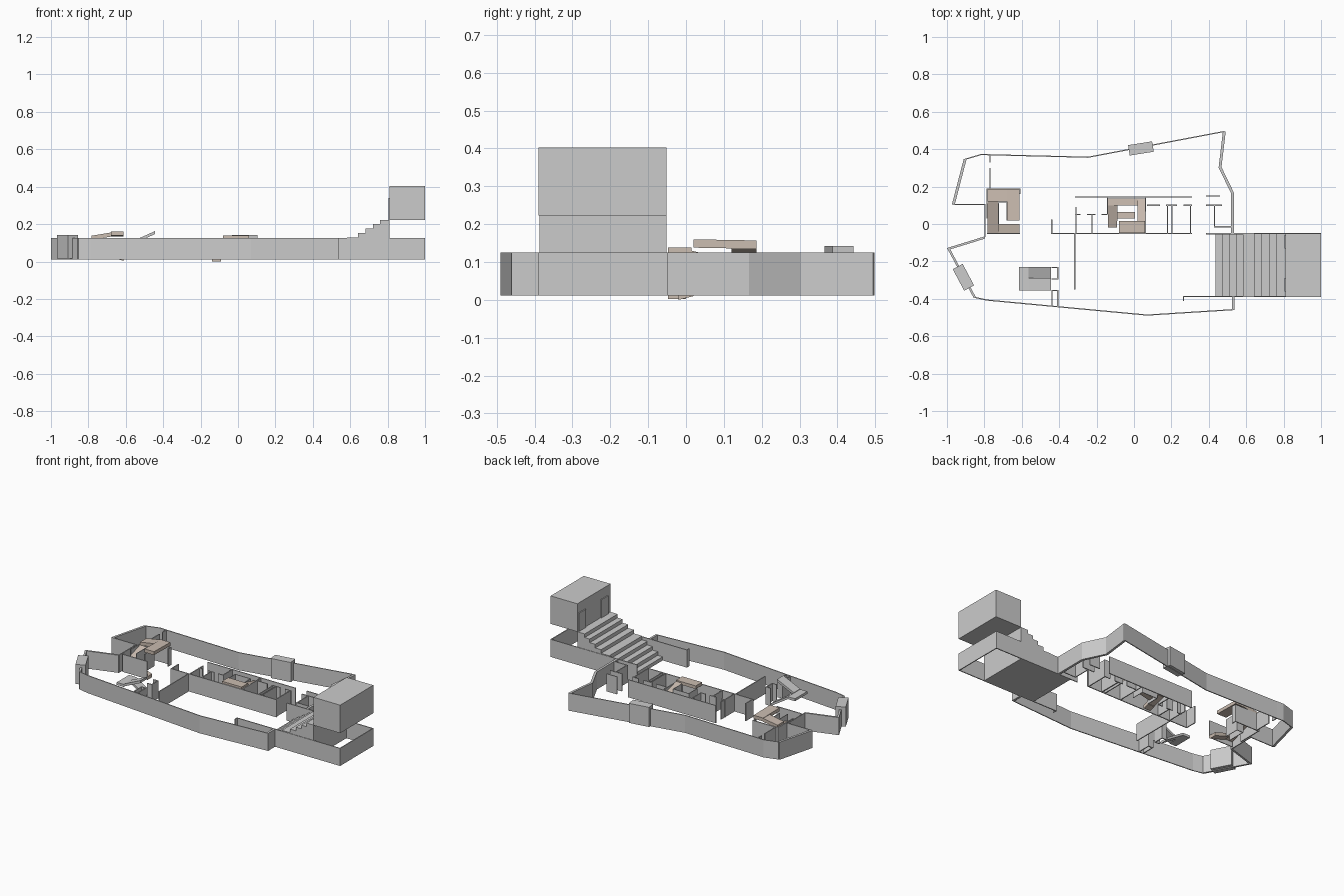
import bpy, bmesh, math
from mathutils import Vector

Z0, Z1 = 0.012, 0.125
tan = bpy.data.materials.new("tan_stone")
tan.diffuse_color = (0.6, 0.51, 0.44, 1)


def finish(name, bm, mat=None):
    bmesh.ops.recalc_face_normals(bm, faces=bm.faces)
    me = bpy.data.meshes.new(name)
    bm.to_mesh(me)
    bm.free()
    ob = bpy.data.objects.new(name, me)
    bpy.context.collection.objects.link(ob)
    if mat:
        me.materials.append(mat)
    return ob


def prism(bm, low, high):
    a = [bm.verts.new(p) for p in low]
    b = [bm.verts.new(p) for p in high]
    n = len(a)
    bm.faces.new(a[::-1])
    bm.faces.new(b)
    for i in range(n):
        j = (i + 1) % n
        bm.faces.new((a[i], a[j], b[j], b[i]))


def wall(name, pts, t=0.006, z0=Z0, z1=Z1):
    """Mitred wall following a plan polyline."""
    p = [Vector(q) for q in pts]
    dirs = [(b - a).normalized() for a, b in zip(p, p[1:])]
    left, right = [], []
    for i, q in enumerate(p):
        d0, d1 = dirs[max(i - 1, 0)], dirs[min(i, len(dirs) - 1)]
        n0, n1 = Vector((-d0.y, d0.x)), Vector((-d1.y, d1.x))
        m = (n0 + n1).normalized()
        off = m * (t / 2 / max(m.dot(n0), 0.4))
        left.append(q + off)
        right.append(q - off)
    ring = right + left[::-1]
    bm = bmesh.new()
    prism(bm, [(v.x, v.y, z0) for v in ring], [(v.x, v.y, z1) for v in ring])
    return finish(name, bm)


def box(name, x0, x1, y0, y1, z0, z1):
    bm = bmesh.new()
    c = [(x0, y0), (x1, y0), (x1, y1), (x0, y1)]
    prism(bm, [(*q, z0) for q in c], [(*q, z1) for q in c])
    return finish(name, bm)


def plates(name, quads, thick, mat=None):
    """Sloped slabs; each quad is x0, x1, y0, y1, axis, z_start, z_end."""
    bm = bmesh.new()
    for x0, x1, y0, y1, axis, za, zb in quads:
        top = []
        for x, y in ((x0, y0), (x1, y0), (x1, y1), (x0, y1)):
            end = (x == x1) if axis == 'x' else (y == y1)
            top.append((x, y, zb if end else za))
        prism(bm, [(x, y, z - thick) for x, y, z in top], top)
    return finish(name, bm, mat)


# Outer boundary walls
wall("back_boundary", [(0.485, 0.495), (-0.245, 0.357), (-0.77, 0.37), (-0.815, 0.372), (-0.903, 0.346)])
wall("left_back_boundary", [(-0.903, 0.346), (-0.966, 0.104)], 0.015)
wall("left_recess", [(-0.966, 0.104), (-0.797, 0.104), (-0.797, -0.07)], 0.006)
wall("left_front_boundary", [(-0.797, -0.072), (-0.991, -0.132), (-0.852, -0.392)], 0.012)
wall("front_boundary", [(-0.852, -0.392), (-0.785, -0.407), (0.07, -0.487), (0.53, -0.458)])
wall("front_right_return", [(0.53, -0.461), (0.53, -0.385)], 0.014)
wall("right_boundary", [(0.527, -0.05), (0.527, 0.165), (0.46, 0.303), (0.483, 0.495)], 0.015)
wall("stair_yard", [(0.265, -0.412), (0.265, -0.387), (0.997, -0.387), (0.997, -0.052), (0.385, -0.052)])

# Gate blocks straddling the boundary
for name, x, y, sx, sy, ang in (("back_gate", 0.037, 0.404, 0.13, 0.056, 9),
                                ("left_gate", -0.912, -0.285, 0.13, 0.06, -62)):
    g = box(name, -sx / 2, sx / 2, -sy / 2, sy / 2, Z0 + 0.004, 0.142)
    g.location = (x, y, 0)
    g.rotation_euler.z = math.radians(ang)

# Solid stair block, drawn as one stepped profile
edges = [0.435, 0.471, 0.508, 0.545, 0.583, 0.64, 0.68, 0.72, 0.76, 0.785, 0.81]
edges = [0.435, 0.47, 0.508, 0.545, 0.583, 0.641, 0.683, 0.722, 0.758, 0.81]
rise = (0.223 - Z0) / 9
prof = [(0.81, Z0), (0.435, Z0)]
for i in range(9):
    z = Z0 + rise * (i + 1)
    prof += [(edges[i], z), (edges[i + 1], z)]
bm = bmesh.new()
prism(bm, [(x, -0.387, z) for x, z in prof], [(x, -0.052, z) for x, z in prof])
finish("grand_stair", bm)

# Raised room at the stair head, with two doors
box("raised_room", 0.81, 1.0, -0.389, -0.052, 0.223, 0.403)
for i, y in enumerate((-0.13, -0.36)):
    box(f"room_door_{i + 1}", 0.804, 0.812, y, y + 0.07, 0.223, 0.34)

# Central block walls and partitions
central = [
    [(-0.44, 0.025), (-0.44, -0.05), (0.31, -0.05)],
    [(-0.315, 0.145), (0.31, 0.145)],
    [(-0.31, 0.09), (-0.31, -0.05)],
    [(-0.315, 0.05), (-0.285, 0.05)], [(-0.25, 0.05), (-0.205, 0.05)],
    [(-0.175, 0.05), (-0.145, 0.05)], [(-0.225, 0.05), (-0.225, -0.05)],
    [(-0.142, 0.145), (-0.142, 0.05)], [(0.062, 0.145), (0.062, -0.05)],
    [(0.07, 0.10), (0.14, 0.10)], [(0.17, 0.10), (0.23, 0.10)], [(0.265, 0.10), (0.31, 0.10)],
    [(0.18, 0.10), (0.18, -0.05)], [(0.203, 0.10), (0.203, -0.05)], [(0.303, 0.10), (0.303, -0.05)],
    [(0.385, 0.15), (0.46, 0.15)], [(0.385, 0.10), (0.47, 0.10)],
    [(0.43, 0.10), (0.43, -0.015), (0.52, -0.015)],
    [(-0.317, -0.05), (-0.317, -0.35)],
]
for i, pts in enumerate(central):
    wall(f"partition_{i + 1}", pts)

# Left tower walls and divider
wall("tower_shell", [(-0.785, 0.03), (-0.785, 0.188), (-0.61, 0.188), (-0.61, 0.16)])
wall("tower_front", [(-0.785, -0.05), (-0.61, -0.05)])
wall("tower_core", [(-0.68, 0.02), (-0.68, 0.118), (-0.725, 0.118), (-0.725, 0.0)], 0.004)
wall("divider_front", [(-0.77, 0.19), (-0.77, 0.30)])
wall("divider_back", [(-0.77, 0.33), (-0.77, 0.37)])

# Left tower: tan ramp winding round an open core
plates("tower_ramp", [
    (-0.725, -0.612, -0.047, 0.0, 'x', 0.06, 0.025),
    (-0.782, -0.725, -0.047, 0.12, 'y', 0.065, 0.12),
    (-0.782, -0.68, 0.12, 0.186, 'x', 0.138, 0.155),
    (-0.68, -0.612, 0.02, 0.186, 'y', 0.16, 0.157)], 0.022, tan)

# Central tower: second winding ramp
plates("central_ramp", [
    (-0.139, -0.09, -0.02, 0.10, 'y', 0.02, 0.06),
    (-0.139, 0.02, 0.10, 0.135, 'x', 0.06, 0.095),
    (0.02, 0.06, 0.015, 0.135, 'y', 0.13, 0.1),
    (-0.08, 0.06, -0.048, 0.015, 'x', 0.138, 0.138),
    (-0.09, 0.005, 0.03, 0.065, 'x', 0.05, 0.07)], 0.02, tan)
wall("central_core", [(-0.09, 0.015), (-0.09, 0.10), (0.02, 0.10), (0.02, 0.015)], 0.004)

# Switchback ramp in the front court
plates("court_ramp", [
    (-0.565, -0.445, -0.29, -0.23, 'x', 0.105, 0.03),
    (-0.615, -0.565, -0.355, -0.23, 'x', 0.105, 0.105),
    (-0.565, -0.445, -0.355, -0.29, 'x', 0.108, 0.162)], 0.016)
wall("court_booth_back", [(-0.44, -0.233), (-0.408, -0.233), (-0.408, -0.295), (-0.44, -0.295)])
wall("court_booth_front", [(-0.438, -0.435), (-0.438, -0.355), (-0.408, -0.355), (-0.408, -0.438)])

# Low entry ramp under the central tower
plates("entry_ramp", [(-0.139, -0.09, -0.02, 0.02, 'y', 0.004, 0.014)], 0.004, tan)
